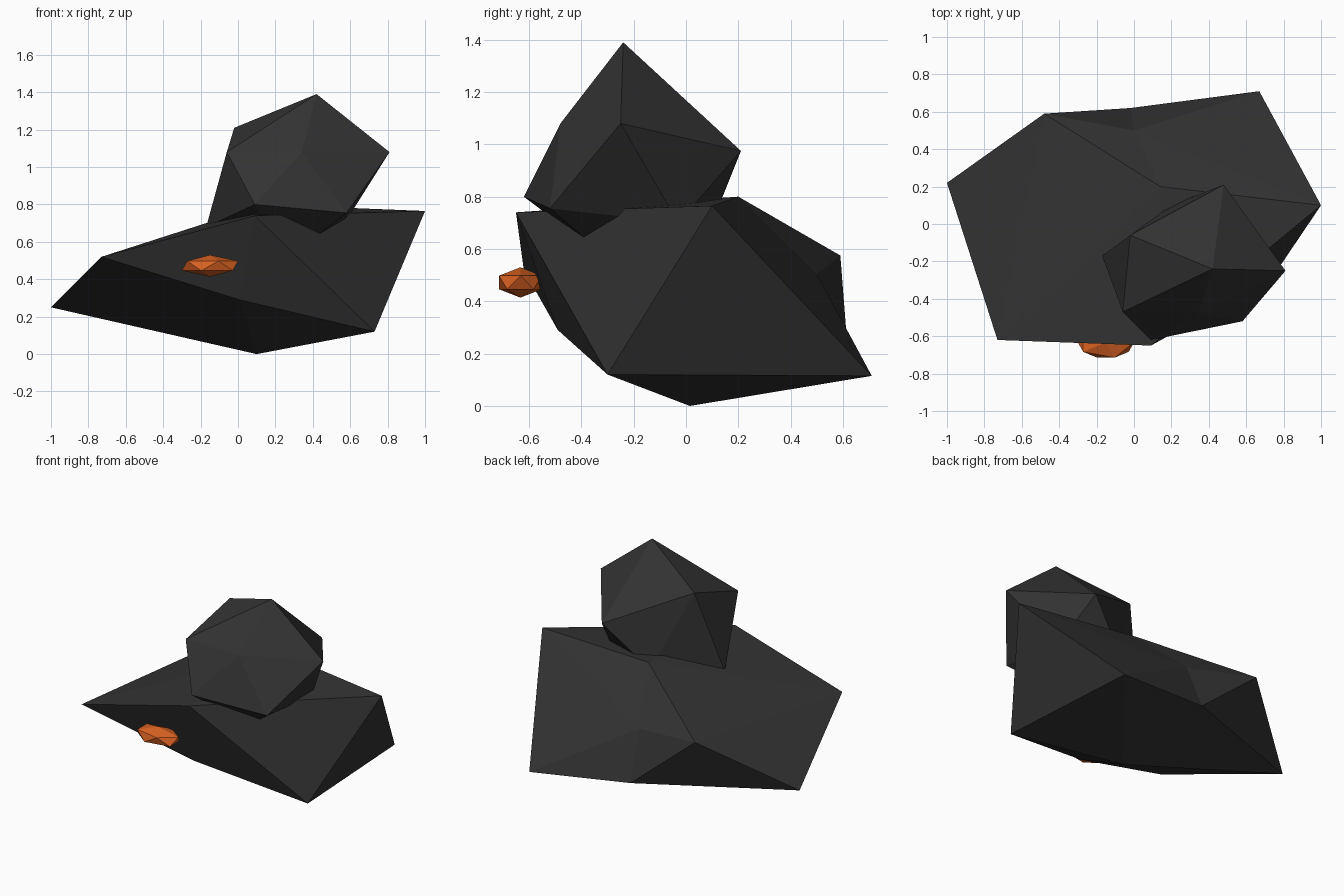
import bpy
import bmesh

cube = bpy.data.objects.get("Cube")
if cube:
    bpy.data.objects.remove(cube, do_unlink=True)


def make_material(name, rgb):
    mat = bpy.data.materials.new(name)
    mat.use_nodes = True
    colour = (*rgb, 1.0)
    mat.diffuse_color = colour
    shader = mat.node_tree.nodes["Principled BSDF"]
    shader.inputs["Base Color"].default_value = colour
    shader.inputs["Roughness"].default_value = 0.9
    return mat


def finish(name, bm, mat):
    bmesh.ops.recalc_face_normals(bm, faces=bm.faces)
    mesh = bpy.data.meshes.new(name)
    bm.to_mesh(mesh)
    bm.free()
    mesh.materials.append(mat)
    obj = bpy.data.objects.new(name, mesh)
    bpy.context.collection.objects.link(obj)
    return obj


def make_lump(name, peak, upper, lower, base, mat):
    """Twenty-sided lump: two rings of corners joined by a zigzag band, capped at both ends.
    Each lower corner sits between upper corner i and the next one."""
    bm = bmesh.new()
    top, bottom = bm.verts.new(peak), bm.verts.new(base)
    up = [bm.verts.new(p) for p in upper]
    low = [bm.verts.new(p) for p in lower]
    count = len(up)
    for i in range(count):
        j = (i + 1) % count
        bm.faces.new((top, up[i], up[j]))
        bm.faces.new((up[i], low[i], up[j]))
        bm.faces.new((up[j], low[i], low[j]))
        bm.faces.new((bottom, low[j], low[i]))
    return finish(name, bm, mat)


coal = make_material("coal black", (0.033, 0.033, 0.033))
glow = make_material("ember orange", (0.69, 0.12, 0.016))

# Wide lower lump; rings run front, right, back, left
make_lump(
    "large_lump",
    peak=(0.14, 0.2, 0.8),
    upper=[(0.09, -0.65, 0.74), (1.0, 0.1, 0.765), (0, 0.5, 0.505),
           (-0.48, 0.59, 0.575), (-0.73, -0.62, 0.52)],
    lower=[(0.73, -0.3, 0.12), (0.67, 0.71, 0.115), (-0.02, 0.62, 0.19),
           (-1.0, 0.22, 0.25), (0.01, -0.49, 0.29)],
    base=(0.1, 0.015, 0),
    mat=coal)

# Smaller lump resting on top, partly sunk in
make_lump(
    "small_lump",
    peak=(0.42, -0.24, 1.39),
    upper=[(0.34, -0.48, 1.08), (0.81, -0.25, 1.08), (0.48, 0.21, 0.975),
           (-0.02, -0.06, 1.21), (-0.06, -0.47, 1.08)],
    lower=[(0.58, -0.52, 0.755), (0.57, -0.03, 0.7), (0.2, 0.1, 0.7),
           (-0.17, -0.17, 0.68), (0.09, -0.62, 0.8)],
    base=(0.24, -0.21, 0.49),
    mat=coal)

# Flat glowing chip on the front
bm = bmesh.new()
bmesh.ops.create_icosphere(bm, subdivisions=1, radius=1)
ember = finish("ember", bm, glow)
ember.location = (-0.15, -0.633, 0.472)
ember.scale = (0.168, 0.096, 0.058)
